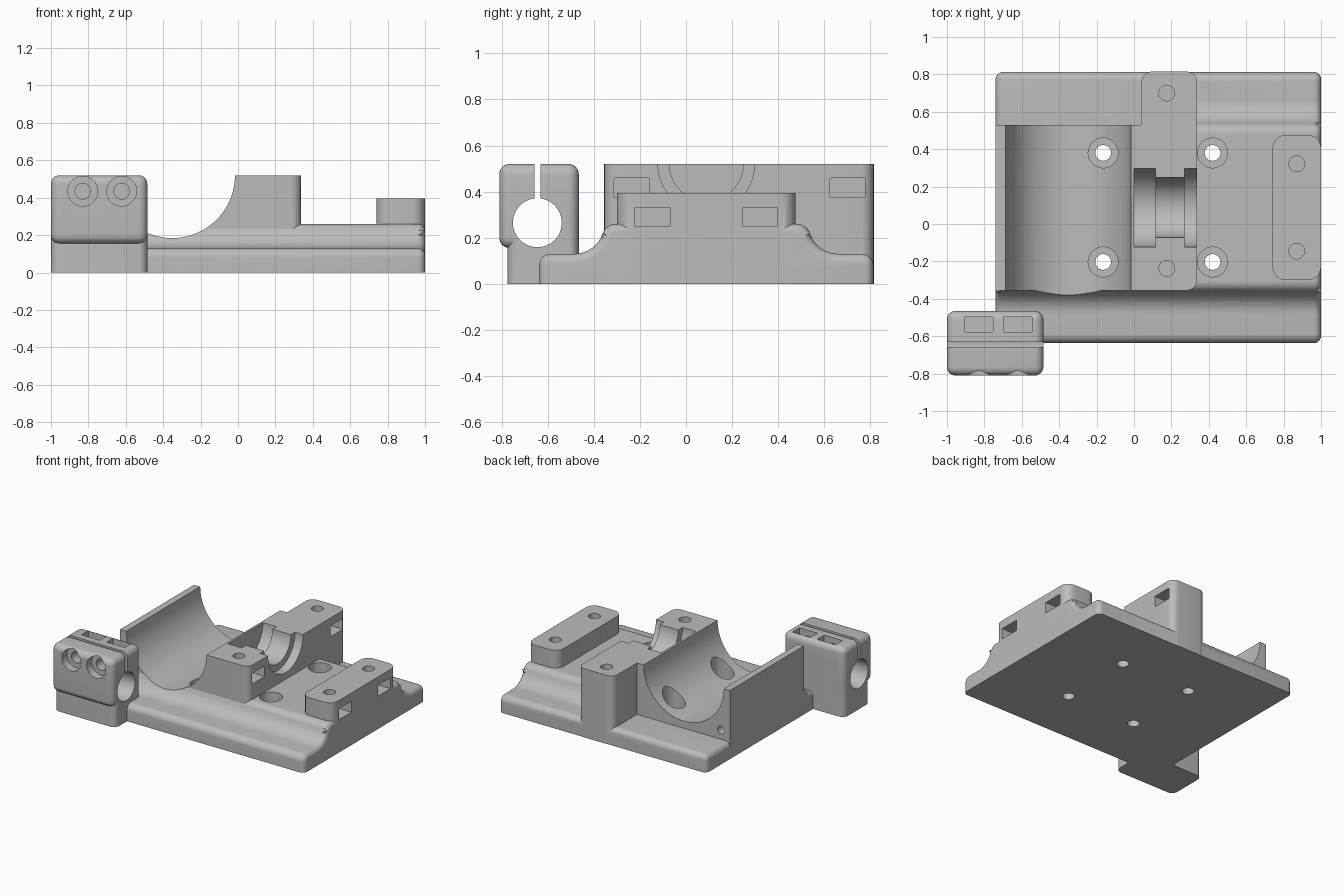
import bpy, bmesh
from math import cos, sin, radians, pi
from mathutils import Matrix

cube = bpy.data.objects.get("Cube")
if cube:
    bpy.data.objects.remove(cube, do_unlink=True)

grey = bpy.data.materials.new("printed grey")
grey.use_nodes = True
COLOUR = (0.5, 0.5, 0.5, 1)
grey.diffuse_color = COLOUR
grey.node_tree.nodes["Principled BSDF"].inputs["Base Color"].default_value = COLOUR


def finish(name, bm):
    bmesh.ops.recalc_face_normals(bm, faces=bm.faces)
    mesh = bpy.data.meshes.new(name)
    bm.to_mesh(mesh)
    bm.free()
    mesh.materials.append(grey)
    obj = bpy.data.objects.new(name, mesh)
    bpy.context.collection.objects.link(obj)
    return obj


def round_edges(bm, edges, radius):
    bmesh.ops.bevel(bm, geom=edges, offset=radius, offset_type='OFFSET', segments=6,
                    profile=0.5, affect='EDGES', clamp_overlap=False)


def is_upright(e):
    a, b = (v.co for v in e.verts)
    return abs(a.z - b.z) > 1e-4 and (a.xy - b.xy).length < 1e-4


def box(name, x, y, z, radius=0, rounded="upright"):
    """Box from ranges; rounds upright edges, all edges but the bottom, or all."""
    bm = bmesh.new()
    bmesh.ops.create_cube(bm, size=1)
    for v in bm.verts:
        for i, (lo, hi) in enumerate((x, y, z)):
            v.co[i] = hi if v.co[i] > 0 else lo
    if radius:
        rules = {"upright": is_upright, "all": lambda e: True,
                 "top": lambda e: max(v.co.z for v in e.verts) > z[0] + 1e-4}
        round_edges(bm, [e for e in bm.edges if rules[rounded](e)], radius)
    return finish(name, bm)


def rod(axis, u, v, radius, lo, hi):
    """Cylinder along an axis; u and v are the other two coordinates in order."""
    bm = bmesh.new()
    bmesh.ops.create_cone(bm, cap_ends=True, segments=80 if radius > 0.1 else 40,
                          radius1=radius, radius2=radius, depth=hi - lo)
    mid = (lo + hi) / 2
    turn, place = {"x": (Matrix.Rotation(pi / 2, 4, 'Y'), (mid, u, v)),
                   "y": (Matrix.Rotation(pi / 2, 4, 'X'), (u, mid, v)),
                   "z": (Matrix.Identity(4), (u, v, mid))}[axis]
    bm.transform(Matrix.Translation(place) @ turn)
    return finish("cutter", bm)


def combine(obj, other, operation):
    mod = obj.modifiers.new("join", 'BOOLEAN')
    mod.operation, mod.solver, mod.object = operation, 'EXACT', other
    bpy.context.view_layer.objects.active = obj
    bpy.ops.object.modifier_apply(modifier=mod.name)
    bpy.data.objects.remove(other, do_unlink=True)


def cut(obj, *others):
    for other in others:
        combine(obj, other, 'DIFFERENCE')


def add(obj, *others):
    for other in others:
        combine(obj, other, 'UNION')


def slot(x, y, z):
    return box("cutter", x, y, z)


def arc(cy, cz, r, start, end, n=8):
    angles = [radians(start + (end - start) * i / n) for i in range(n + 1)]
    return [(cy + r * cos(a), cz + r * sin(a)) for a in angles]


MID = 0.088      # centre line of the bores
TOP = 0.52       # split plane of the bearings

# Base: stepped section swept along x, with rounded ends
half = [(-0.637, 0)] + arc(-0.587, 0.08, 0.05, 180, 90)
half += arc(-0.485, 0.26, 0.13, -90, -18.4) + arc(-0.305, 0.20, 0.06, 161.6, 90)[1:]
section = half + [(2 * MID - y, z) for y, z in reversed(half)]
bm = bmesh.new()
face = bm.faces.new([bm.verts.new((-0.74, y, z)) for y, z in section])
sweep = bmesh.ops.extrude_face_region(bm, geom=[face])["geom"]
for v in sweep:
    if isinstance(v, bmesh.types.BMVert):
        v.co.x = 1
ends = [e for e in bm.edges if abs(e.verts[0].co.x - e.verts[1].co.x) < 1e-5
        and max(v.co.z for v in e.verts) > 1e-4]
round_edges(bm, ends, 0.038)
body = finish("mount_body", bm)

# Flat rear ledge replaces the slope beside the bearing block
cut(body, slot((-0.9, 0.06), (0.5, 1), (-0.1, 1)))
add(body, box("ledge", (-0.74, 0.2), (0.3, 0.813), (0, 0.13), 0.04, "top"))

# Cradle, bearing block and rod pad
add(body,
    box("cradle", (-0.74, 0.12), (-0.355, 0.53), (0, TOP)),
    box("bearing_block", (0.04, 0.337), (-0.355, 0.815), (0, TOP), 0.055),
    box("rod_pad", (0.74, 1), (-0.30, 0.476), (0, 0.395), 0.07))

# Bores: cross cradle, stepped bearing bore and pad groove
cut(body,
    rod("y", -0.352, TOP, 0.336, -0.455, 0.62),
    rod("x", MID, TOP, 0.295, -0.9, 0.04),
    rod("x", MID, TOP, 0.21, 0.0, 0.115),
    rod("x", MID, TOP, 0.16, 0.1, 0.3),
    rod("x", MID, TOP, 0.21, 0.27, 0.4),
    rod("x", MID, 0.395, 0.133, 0.7, 1.1),
    rod("y", -0.665, 0.20, 0.03, 0.1, 0.6))

# Counterbored fixing holes
for x in (-0.165, 0.42):
    for y in (-0.203, 0.38):
        cut(body, rod("z", x, y, 0.08, 0.13, 0.6), rod("z", x, y, 0.042, -0.1, 0.3))

# Cap screws with side nut slots
for x, y, bottom, z, inner, outer in (
        (0.175, 0.70, 0.28, 0.418, 0.10, 0.4), (0.175, -0.237, 0.28, 0.418, 0.10, 0.4),
        (0.87, 0.322, 0.18, 0.29, 0.79, 1.1), (0.87, -0.145, 0.18, 0.29, 0.79, 1.1)):
    cut(body, rod("z", x, y, 0.042, bottom, 0.6),
        slot((inner, outer), (y - 0.076, y + 0.076), (z - 0.041, z + 0.041)))

# Split rod clamp on the front corner
clamp = box("rod_clamp", (-1, -0.485), (-0.775, -0.465), (0, 0.4), 0.045)
add(clamp, box("clamp_head", (-1, -0.485), (-0.81, -0.465), (0.155, TOP), 0.045, "all"))
cut(clamp,
    rod("x", -0.645, 0.265, 0.106, -1.1, -0.4),
    slot((-1.1, -0.4), (-0.658, -0.632), (0.3, 0.6)))
for x in (-0.83, -0.622):
    cut(clamp,
        rod("y", x, 0.435, 0.08, -0.9, -0.75),
        rod("y", x, 0.435, 0.042, -0.8, -0.49),
        slot((x - 0.076, x + 0.076), (-0.578, -0.497), (0.36, 0.6)))
# Clear the rod path where the base edge reaches into the clamp
cut(body, slot((-0.9, -0.5), (-0.9, -0.48), (0.14, 0.6)))

for obj in (body, clamp):
    bpy.ops.object.select_all(action='DESELECT')
    obj.select_set(True)
    bpy.context.view_layer.objects.active = obj
    bpy.ops.object.shade_smooth_by_angle(angle=radians(30))
